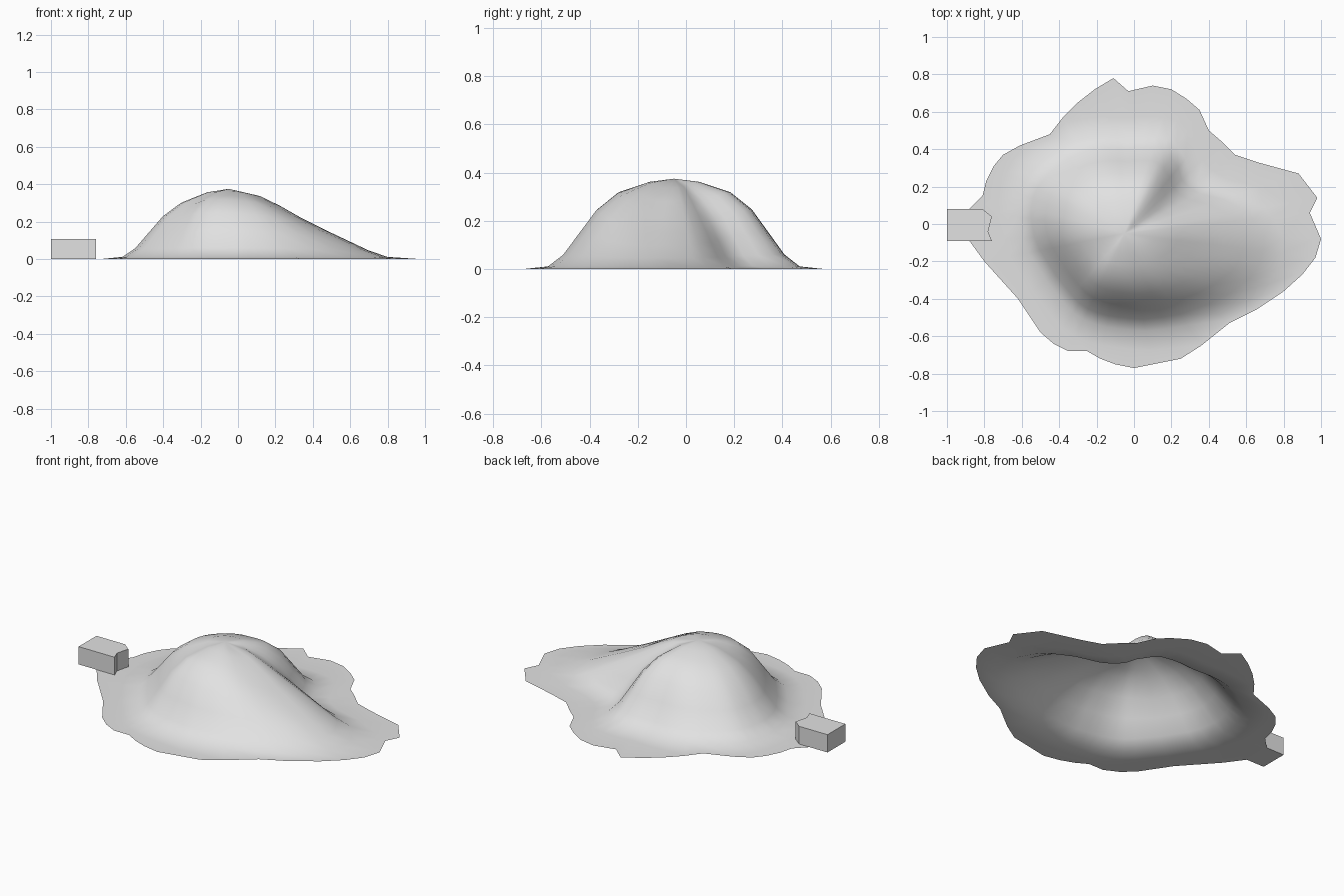
import bpy, bmesh, math
from mathutils import Vector

cube = bpy.data.objects.get("Cube")
if cube:
    bpy.data.objects.remove(cube, do_unlink=True)

GREY = (0.76, 0.76, 0.76, 1)
grey = bpy.data.materials.new("light_grey")
grey.use_nodes = True
grey.diffuse_color = GREY
grey.node_tree.nodes["Principled BSDF"].inputs["Base Color"].default_value = GREY


def finish(name, bm, smooth):
    """Turn a bmesh into a named grey object."""
    mesh = bpy.data.meshes.new(name)
    for face in bm.faces:
        face.smooth = smooth
    bm.to_mesh(mesh)
    bm.free()
    mesh.materials.append(grey)
    obj = bpy.data.objects.new(name, mesh)
    bpy.context.collection.objects.link(obj)
    return obj


def lerp_table(table, value):
    """Linear lookup in a list of (key, result) pairs."""
    for (a, va), (b, vb) in zip(table, table[1:]):
        if value <= b:
            return va + (vb - va) * (value - a) / (b - a)
    return table[-1][1]


# Ragged shoreline of the ground skirt, counter-clockwise, in hundredths
SHORE = [(98, 14), (88, 27), (66, 33), (54, 37), (47, 44), (40, 50), (35, 61),
         (28, 67), (20, 72), (10, 74), (-3, 71), (-11, 78), (-21, 72), (-30, 65),
         (-38, 57), (-45, 48), (-61, 42), (-70, 37), (-75, 31), (-79, 23),
         (-81, 15), (-88, 8), (-88, -9), (-80, -20), (-62, -40), (-50, -58),
         (-43, -64), (-35, -68), (-25, -68), (-18, -72), (-10, -75), (0, -77),
         (10, -75), (25, -72), (36, -65), (51, -53), (65, -46), (80, -36),
         (90, -27), (97, -18), (100, -8), (94, 6)]

# Hill: peak, and by compass angle the foot radius and roundness of the slope
PEAK = Vector((-0.05, -0.05))
HEIGHT = 0.375
FOOT = [(0, .85), (14, .72), (25, .53), (40, .46), (52, .52), (64, .56), (90, .51),
        (120, .56), (150, .60), (175, .57), (200, .50), (220, .48), (240, .51),
        (270, .51), (300, .57), (330, .74), (345, .84), (360, .85)]
ROUND = [(0, 0), (20, .2), (40, .7), (62, 1), (90, 1), (150, .8), (180, .8),
         (210, .7), (240, 1), (270, 1), (310, .8), (345, 0), (360, 0)]
DOME = [(0, 1), (.2, .965), (.45, .85), (.62, .66), (.88, .16), (1, .03), (1.2, 0)]
RAMP = [(0, 1), (.23, .88), (.5, .53), (.93, .07), (1, .03), (1.2, 0)]
RINGS = (.1, .2, .33, .45, .62, .75, .88, 1, 1.2)


def slope(u, roundness):
    ramp, dome = lerp_table(RAMP, u), lerp_table(DOME, u)
    return ramp + (dome - ramp) * roundness


bm = bmesh.new()
top = bm.verts.new((*PEAK, HEIGHT))
spokes = []
for x, y in SHORE:
    rim = Vector((x, y)) / 100
    out = rim - PEAK
    angle = math.degrees(math.atan2(out.y, out.x)) % 360
    foot = min(lerp_table(FOOT, angle), out.length * 0.9)
    roundness = lerp_table(ROUND, angle)
    spoke = []
    for u in RINGS:
        p = PEAK + out.normalized() * min(foot * u, out.length * 0.97)
        spoke.append(bm.verts.new((*p, HEIGHT * slope(u, roundness))))
    spoke.append(bm.verts.new((*rim, 0)))
    spokes.append(spoke)
for i, a in enumerate(spokes):
    b = spokes[(i + 1) % len(spokes)]
    bm.faces.new((top, a[0], b[0]))
    for j in range(len(RINGS)):
        bm.faces.new((a[j], a[j + 1], b[j + 1], b[j]))
finish("hill", bm, True)

# Block at the side, with a notched inner end
bm = bmesh.new()
plan = [(-1, -.09), (-.76, -.09), (-.78, -.04), (-.76, .04), (-.81, .08), (-1, .08)]
base = bm.faces.new([bm.verts.new((x, y, 0)) for x, y in plan])
raised = bmesh.ops.extrude_face_region(bm, geom=[base], use_keep_orig=True)["geom"]
bmesh.ops.translate(bm, vec=(0, 0, 0.107),
                    verts=[g for g in raised if isinstance(g, bmesh.types.BMVert)])
bmesh.ops.recalc_face_normals(bm, faces=bm.faces)
finish("side_block", bm, False)
